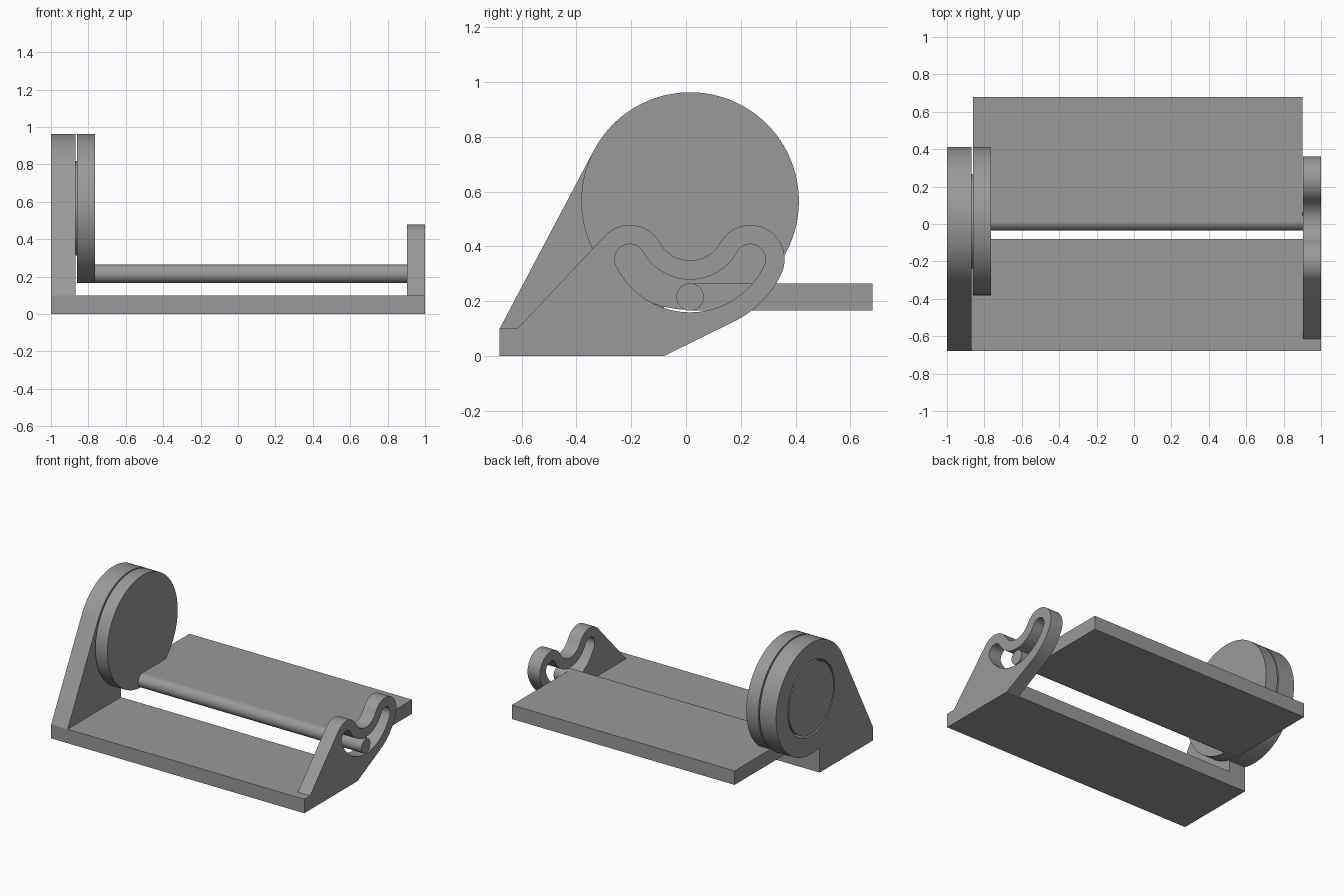
import bpy, bmesh, math
from mathutils import Vector

if "Cube" in bpy.data.objects:
    bpy.data.objects.remove(bpy.data.objects["Cube"])

grey = bpy.data.materials.new("neutral_grey")
grey.diffuse_color = (0.32, 0.32, 0.32, 1)
grey.use_nodes = True
grey.node_tree.nodes["Principled BSDF"].inputs["Base Color"].default_value = grey.diffuse_color


def arc(center, r, a0, a1, n=24):
    """Points on an arc in the side (y, z) plane, angles in radians."""
    return [(center[0] + r * math.cos(a0 + (a1 - a0) * i / n),
             center[1] + r * math.sin(a0 + (a1 - a0) * i / n)) for i in range(n + 1)]


def circle(center, r, n=96):
    return arc(center, r, 0, 2 * math.pi, n)[:-1]


def angle(a, b):
    return math.atan2(b[1] - a[1], b[0] - a[0])


def tangent(center, r, point, side):
    """Angle on a circle where a line from an outside point touches it."""
    d = math.dist(center, point)
    return angle(center, point) + side * math.acos(r / d)


def slab(name, x0, x1, *loops):
    """Extrude a side profile (outline plus holes) from x0 to x1."""
    bm = bmesh.new()
    edges = []
    for loop in loops:
        vs = [bm.verts.new((x0, y, z)) for y, z in loop]
        edges += [bm.edges.new((vs[i - 1], vs[i])) for i in range(len(vs))]
    if len(loops) == 1:
        faces = [bm.faces.new(vs)]
    else:
        bmesh.ops.triangle_fill(bm, edges=edges, use_beauty=True)
        faces = bm.faces[:]
    ext = bmesh.ops.extrude_face_region(bm, geom=faces, use_keep_orig=True)
    moved = [g for g in ext["geom"] if isinstance(g, bmesh.types.BMVert)]
    bmesh.ops.translate(bm, verts=moved, vec=Vector((x1 - x0, 0, 0)))
    bmesh.ops.recalc_face_normals(bm, faces=bm.faces)
    mesh = bpy.data.meshes.new(name)
    bm.to_mesh(mesh)
    bm.free()
    mesh.materials.append(grey)
    obj = bpy.data.objects.new(name, mesh)
    bpy.context.collection.objects.link(obj)
    bpy.ops.object.select_all(action="DESELECT")
    obj.select_set(True)
    bpy.context.view_layer.objects.active = obj
    bpy.ops.object.shade_smooth_by_angle(angle=math.radians(25))
    return obj


def rect(y0, y1, z0, z1):
    return [(y0, z0), (y1, z0), (y1, z1), (y0, z1)]


FRONT, BACK, THICK = -0.68, -0.08, 0.1
pi = math.pi

# Base plate between the two uprights
slab("base_plate", -0.87, 0.903, rect(FRONT, BACK, 0, THICK))

# Left upright: round head on a sloped foot, with a bearing hole
hub, hub_r = (0.015, 0.565), 0.397
low = math.atan2(-math.sqrt(hub_r ** 2 - (BACK - hub[0]) ** 2), BACK - hub[0])
touch = tangent(hub, hub_r, (FRONT, THICK), -1) % (2 * pi)
outline = [(FRONT, 0), (BACK, 0)] + arc(hub, hub_r, low, touch, 80) + [(FRONT, THICK)]
slab("left_upright", -1, -0.87, outline, circle(hub, 0.265))

# Bearing shaft and turning disc
slab("bearing_shaft", -1, -0.86, circle(hub, 0.253))
slab("turning_disc", -0.86, -0.765, circle(hub, hub_r))

# Swinging plate with its rounded hinge rod
slab("swing_plate", -0.86, 0.9, rect(0.015, 0.68, 0.165, 0.265))
slab("hinge_rod", -0.86, 1.0, circle((0.015, 0.215), 0.05, 48))

# Right guide: two lobes joined by a dip, with a curved slot following them
left, right = (-0.205, 0.353), (0.235, 0.353)
dip, bowl = (0.015, 0.475), (0.015, 0.458)
to_left, to_right = angle(dip, left), angle(dip, right)
dip_gap = math.dist(dip, left)
bowl_r = math.dist(bowl, left)
bowl_right, bowl_left = angle(bowl, right), angle(bowl, left)


def lobed(r):
    """Right lobe, dip and left lobe at distance r from the slot centreline."""
    return (arc(right, r, bowl_right, to_right + pi)
            + arc(dip, dip_gap - r, to_right, to_left)[1:-1])


slot = (lobed(0.055) + arc(left, 0.055, to_left + pi, bowl_left + 2 * pi)
        + arc(bowl, bowl_r + 0.055, bowl_left, bowl_right, 40)[1:-1])
step = (-0.615, THICK)
wall = 0.125
lobe_end = tangent(left, wall, step, -1) % (2 * pi)
bowl_start = tangent(bowl, bowl_r + wall, (BACK, 0), 1)
outline = ([(FRONT, 0), (BACK, 0)]
           + arc(bowl, bowl_r + wall, bowl_start, bowl_right)[:-1]
           + lobed(wall) + arc(left, wall, to_left + pi, lobe_end)
           + [step, (FRONT, THICK)])
slab("right_guide", 0.903, 1, outline, slot)
